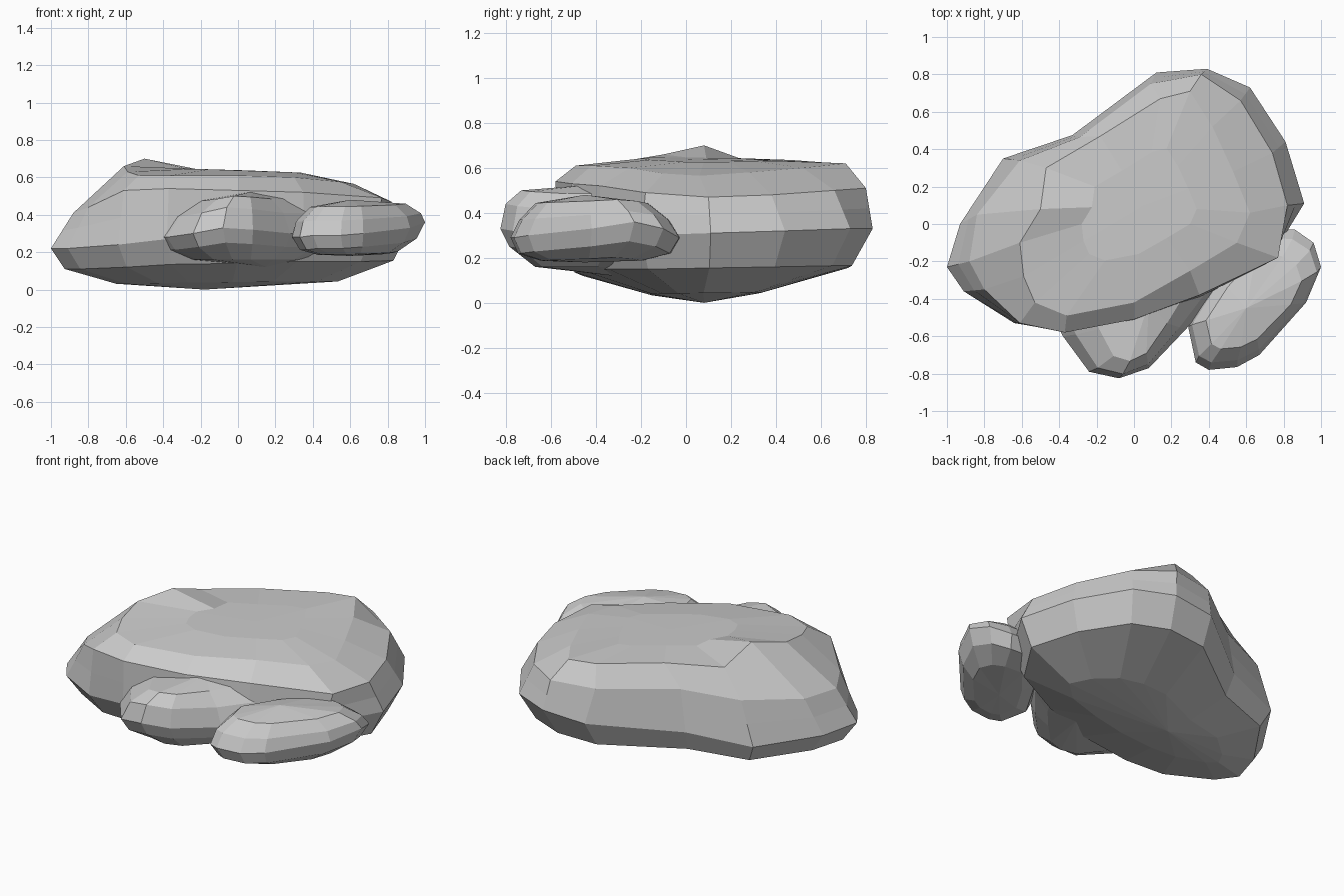
import bpy, bmesh


def loft(name, rings, bottom, top):
    """Skin a stack of closed rings and close both ends with a fan."""
    bm = bmesh.new()
    loops = [[bm.verts.new(p) for p in ring] for ring in rings]
    n = len(loops[0])
    for a, b in zip(loops, loops[1:]):
        for i in range(n):
            j = (i + 1) % n
            bm.faces.new((a[i], a[j], b[j], b[i]))
    lo, hi = bm.verts.new(bottom), bm.verts.new(top)
    for i in range(n):
        j = (i + 1) % n
        bm.faces.new((loops[0][j], loops[0][i], lo))
        bm.faces.new((loops[-1][i], loops[-1][j], hi))
    bmesh.ops.recalc_face_normals(bm, faces=bm.faces)
    me = bpy.data.meshes.new(name)
    bm.to_mesh(me)
    bm.free()
    ob = bpy.data.objects.new(name, me)
    bpy.context.collection.objects.link(ob)
    return ob


def shrink(ring, c, sx, sy, zf):
    """Scale a ring in plan about c, with a new height from zf(z)."""
    return [(c[0] + (x - c[0]) * sx, c[1] + (y - c[1]) * sy, zf(z)) for x, y, z in ring]


# Large boulder: widest girth, shoulder and rim of the flat top
girth = [(-1, -.23, .22), (-.91, -.36, .22), (-.64, -.53, .24), (-.38, -.57, .27),
         (0, -.52, .28), (.35, -.40, .30), (.72, -.20, .30), (.91, .11, .31),
         (.81, .44, .32), (.62, .73, .33), (.39, .83, .33), (.12, .81, .31),
         (-.33, .475, .25), (-.70, .35, .21), (-.93, 0, .21)]
shoulder = [(-.88, -.20, .41), (-.80, -.35, .44), (-.61, -.53, .53), (-.37, -.58, .54),
            (0, -.51, .53), (.35, -.38, .52), (.77, -.18, .49), (.82, .10, .47),
            (.74, .38, .48), (.57, .66, .50), (.36, .80, .51), (.09, .75, .51),
            (-.29, .465, .50), (-.61, .34, .47), (-.84, .05, .43)]
rim = [(-.61, -.10, .66), (-.59, -.28, .63), (-.53, -.42, .61), (-.36, -.49, .61),
       (0, -.42, .61), (.30, -.25, .60), (.55, -.10, .575), (.62, .06, .565),
       (.53, .28, .58), (.42, .52, .60), (.30, .71, .62), (.14, .67, .62),
       (-.18, .47, .635), (-.47, .30, .62), (-.50, .08, .70)]
mid = [tuple((p + q) / 2 for p, q in zip(a, b)) for a, b in zip(girth, shoulder)]
c = (-.08, .06)
# Flat inner top, tilted gently down to the right
cap = [(x, y, .637 - .035 * x) for x, y, z in shrink(rim, (.05, .1), .5, .5, float)]
loft("large_boulder",
     [shrink(girth, c, .62, .36, lambda z: z * .14),
      shrink(girth, c, .92, .88, lambda z: z * .5),
      girth, mid, shoulder, rim, cap],
     (-.18, .08, 0), (.05, .1, .637))

# Middle stone, a tapering lens tucked under the front of the boulder
plan = [(-.43, -.50, .28), (-.38, -.60, .28), (-.24, -.79, .30), (-.08, -.825, .33),
        (.08, -.77, .32), (.28, -.56, .30), (.45, -.36, .30), (.54, -.20, .26),
        (.35, -.08, .24), (.0, -.12, .25), (-.30, -.28, .27)]
c = (.05, -.44)
loft("middle_stone",
     [shrink(plan, c, .62, .60, lambda z: .16),
      shrink(plan, c, .90, .90, lambda z: z * .76),
      plan,
      shrink(plan, c, .84, .94, lambda z: z + .11),
      shrink(plan, c, .55, .76, lambda z: z * .5 + .335)],
     (.15, -.32, .12), (.08, -.42, .525))

# Small stone at the front right, running under the boulder's edge
plan = [(.29, -.55, .28), (.33, -.74, .28), (.40, -.78, .29), (.55, -.765, .29),
        (.67, -.70, .30), (.92, -.42, .33), (1, -.23, .36), (.96, -.10, .33),
        (.86, -.03, .29), (.66, -.02, .29), (.45, -.28, .29)]
c = (.63, -.45)
loft("small_stone",
     [shrink(plan, c, .60, .60, lambda z: .13 + z * .2),
      shrink(plan, c, .88, .90, lambda z: z * .76),
      plan,
      shrink(plan, c, .94, .88, lambda z: .21 + z * .55),
      shrink(plan, c, .72, .66, lambda z: .38 + z * .22)],
     (.6, -.45, .18), (.60, -.45, .48))
